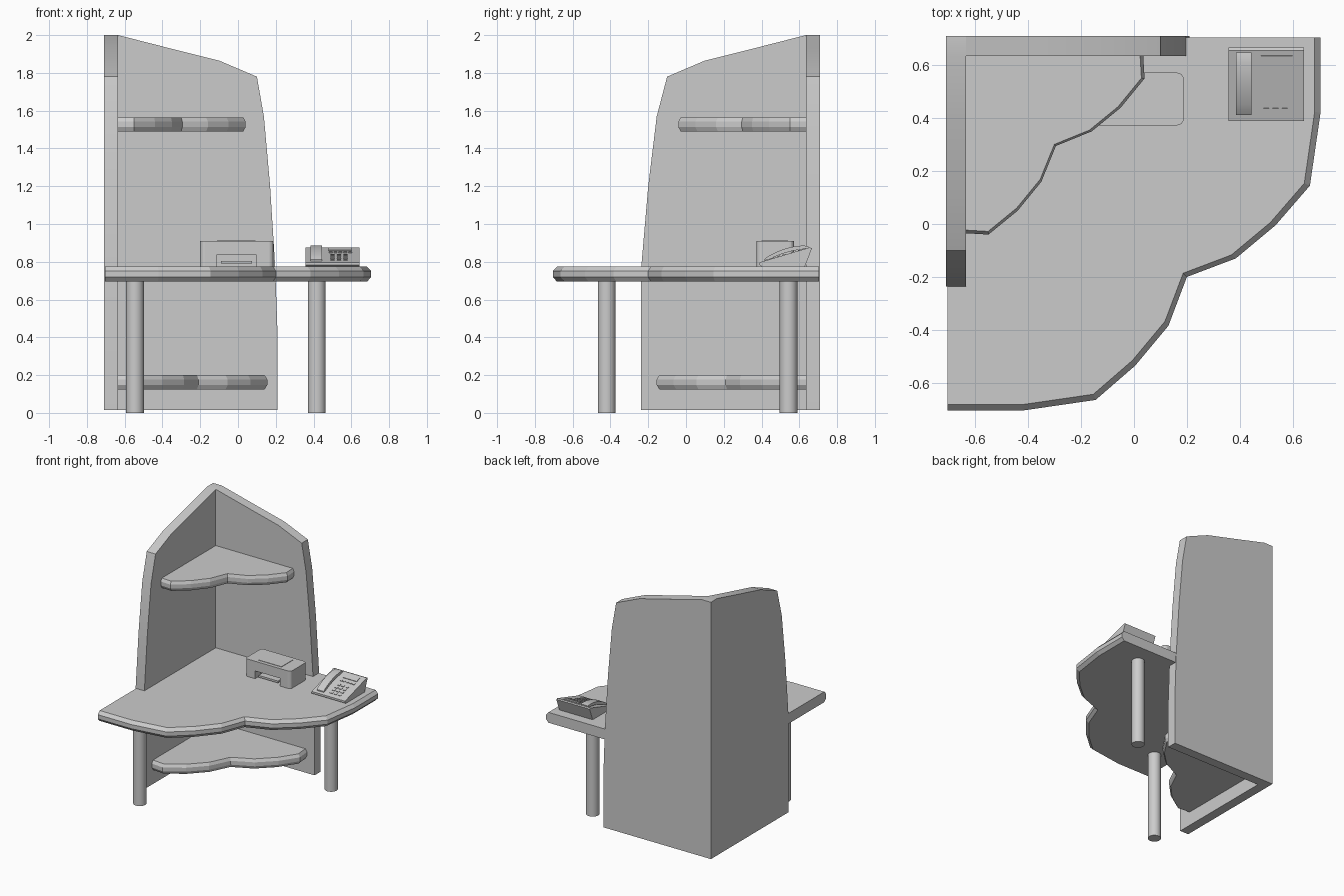
import bpy, bmesh, math
from mathutils import Vector, Matrix

if "Cube" in bpy.data.objects:
    bpy.data.objects.remove(bpy.data.objects["Cube"])

grey = bpy.data.materials.new("plain_grey")
grey.use_nodes = True
GREY = (0.6, 0.6, 0.6, 1)
grey.diffuse_color = GREY
grey.node_tree.nodes["Principled BSDF"].inputs["Base Color"].default_value = GREY


def finish(name, bm, smooth=False):
    bmesh.ops.recalc_face_normals(bm, faces=bm.faces)
    mesh = bpy.data.meshes.new(name)
    bm.to_mesh(mesh)
    bm.free()
    mesh.materials.append(grey)
    obj = bpy.data.objects.new(name, mesh)
    bpy.context.collection.objects.link(obj)
    if smooth:
        bpy.ops.object.select_all(action="DESELECT")
        obj.select_set(True)
        bpy.context.view_layer.objects.active = obj
        bpy.ops.object.shade_smooth_by_angle(angle=math.radians(30))
    return obj


def loft(name, rings, smooth=False):
    """Skin equal-length rings of points and cap both ends."""
    bm = bmesh.new()
    loops = [[bm.verts.new(p) for p in ring] for ring in rings]
    n = len(loops[0])
    for a, b in zip(loops, loops[1:]):
        for i in range(n):
            j = (i + 1) % n
            bm.faces.new((a[i], a[j], b[j], b[i]))
    bm.faces.new(loops[0])
    bm.faces.new(loops[-1])
    return finish(name, bm, smooth)


def extrude_x(name, profile, x0, x1, smooth=False):
    return loft(name, [[(x, y, z) for y, z in profile] for x in (x0, x1)], smooth)


def box(name, x, y, z, round_corners=0):
    bm = bmesh.new()
    bmesh.ops.create_cube(bm, size=1)
    size = Vector((x[1] - x[0], y[1] - y[0], z[1] - z[0]))
    mid = Vector((x[0] + x[1], y[0] + y[1], z[0] + z[1])) / 2
    bmesh.ops.transform(bm, matrix=Matrix.Translation(mid) @ Matrix.Diagonal(size.to_4d()), verts=bm.verts)
    if round_corners:
        upright = [e for e in bm.edges if abs(e.verts[0].co.z - e.verts[1].co.z) > 0.001]
        bmesh.ops.bevel(bm, geom=upright, offset=round_corners, segments=4, profile=0.5, affect="EDGES")
    return finish(name, bm)


# Two tall screen walls meeting at the back corner
top_curve = [(-0.635, 2.0), (-0.38, 1.935), (-0.1, 1.865), (0.1, 1.78)]
back_edge = [(0.137, 1.57), (0.17, 1.2), (0.197, 0.77), (0.21, 0.4), (0.21, 0.015)]
side_edge = [(0.155, 1.57), (0.2, 1.2), (0.237, 0.77), (0.237, 0.015)]
back = [(-0.635, 0.015)] + top_curve + back_edge
loft("back_wall", [[(u, y, z) for u, z in back] for y in (0.635, 0.71)], True)
side = [(-0.71, 0.015), (-0.71, 2.0)] + top_curve + side_edge
loft("side_wall", [[(x, -u, z) for u, z in side] for x in (-0.71, -0.635)], True)


# Corner desktop and shelves: half outline mirrored over the diagonal, bullnose rim
def corner_board(name, corner, half, z0, z1, rim=0.02):
    outline = [(0, 0)] + half + [(v, u) for u, v in reversed(half[:-1])]
    inset = 1 - rim / max(u for u, v in half)
    step = (z1 - z0) * 0.3
    rings = []
    for z, s in ((z0, inset), (z0 + step, 1), (z1 - step, 1), (z1, inset)):
        rings.append([(corner[0] + u * s, corner[1] - v * s, z) for u, v in outline])
    return loft(name, rings)


corner_board("desktop", (-0.705, 0.705),
             [(1.41, 0), (1.41, 0.285), (1.37, 0.56), (1.24, 0.71), (1.09, 0.835), (0.905, 0.905)],
             0.695, 0.775, 0.022)
corner_board("upper_shelf", (-0.635, 0.635),
             [(0.67, 0), (0.675, 0.085), (0.585, 0.195), (0.475, 0.285), (0.34, 0.34)],
             1.49, 1.565, 0.012)
corner_board("lower_shelf", (-0.635, 0.635),
             [(0.78, 0), (0.79, 0.1), (0.7, 0.235), (0.58, 0.35), (0.425, 0.425)],
             0.125, 0.2, 0.014)

# Round legs
for name, x, y in (("front_leg", -0.545, -0.42), ("side_leg", 0.417, 0.543)):
    bm = bmesh.new()
    bmesh.ops.create_cone(bm, cap_ends=True, segments=24, radius1=0.047, radius2=0.047, depth=0.7,
                          matrix=Matrix.Translation((x, y, 0.35)))
    finish(name, bm, True)

# Printer: rounded case with a front paper opening, tray and lid panel
case = box("printer_case", (-0.2, 0.188), (0.373, 0.572), (0.775, 0.91), 0.025)
cutter = box("printer_opening_cutter", (-0.115, 0.097), (0.3, 0.44), (0.76, 0.835))
cutter.hide_render = True
cut = case.modifiers.new("opening", "BOOLEAN")
cut.object = cutter
cut.solver = "EXACT"
bpy.ops.object.select_all(action="DESELECT")
bpy.context.view_layer.objects.active = case
case.select_set(True)
bpy.ops.object.modifier_apply(modifier="opening")
bpy.data.objects.remove(cutter)
box("printer_tray", (-0.09, 0.075), (0.38, 0.44), (0.79, 0.805))
box("printer_lid", (-0.11, 0.092), (0.4, 0.54), (0.91, 0.913))

# Desk phone: wedge body, sloping towards the front
body = [(0.39, 0.782), (0.39, 0.797), (0.655, 0.876), (0.667, 0.872), (0.63, 0.776), (0.4, 0.776)]
extrude_x("phone_body", body, 0.357, 0.642)
SLOPE = math.atan2(0.079, 0.265)


def on_slope(y):
    return 0.797 + (y - 0.39) * math.tan(SLOPE)


def phone_plate(name, x, y, w, d, h):
    bm = bmesh.new()
    bmesh.ops.create_cube(bm, size=1)
    place = Matrix.Translation((x, y, on_slope(y))) @ Matrix.Rotation(SLOPE, 4, "X")
    bmesh.ops.transform(bm, matrix=place @ Matrix.Diagonal((w, d, h * 2, 1)), verts=bm.verts)
    return finish(name, bm)


# Keypad, function buttons and display strip
for row in range(4):
    for col in range(3):
        phone_plate("phone_key", 0.5 + col * 0.035, 0.43 + row * 0.03, 0.022, 0.016, 0.004)
for i in range(5):
    phone_plate("phone_button", 0.49 + i * 0.026, 0.565, 0.018, 0.014, 0.004)
phone_plate("phone_display", 0.54, 0.615, 0.12, 0.045, 0.004)

# Arched handset resting on two end pieces
N = 12
arch, under = [], []
for i in range(N + 1):
    t = i / N
    y = 0.412 + 0.236 * t
    bow = math.sin(math.pi * t)
    arch.append((y, on_slope(y) + 0.008 + 0.024 * bow ** 0.7))
    under.append((y, on_slope(y) - 0.004 + 0.014 * bow))
extrude_x("phone_handset", arch + under[::-1], 0.385, 0.445, True)
